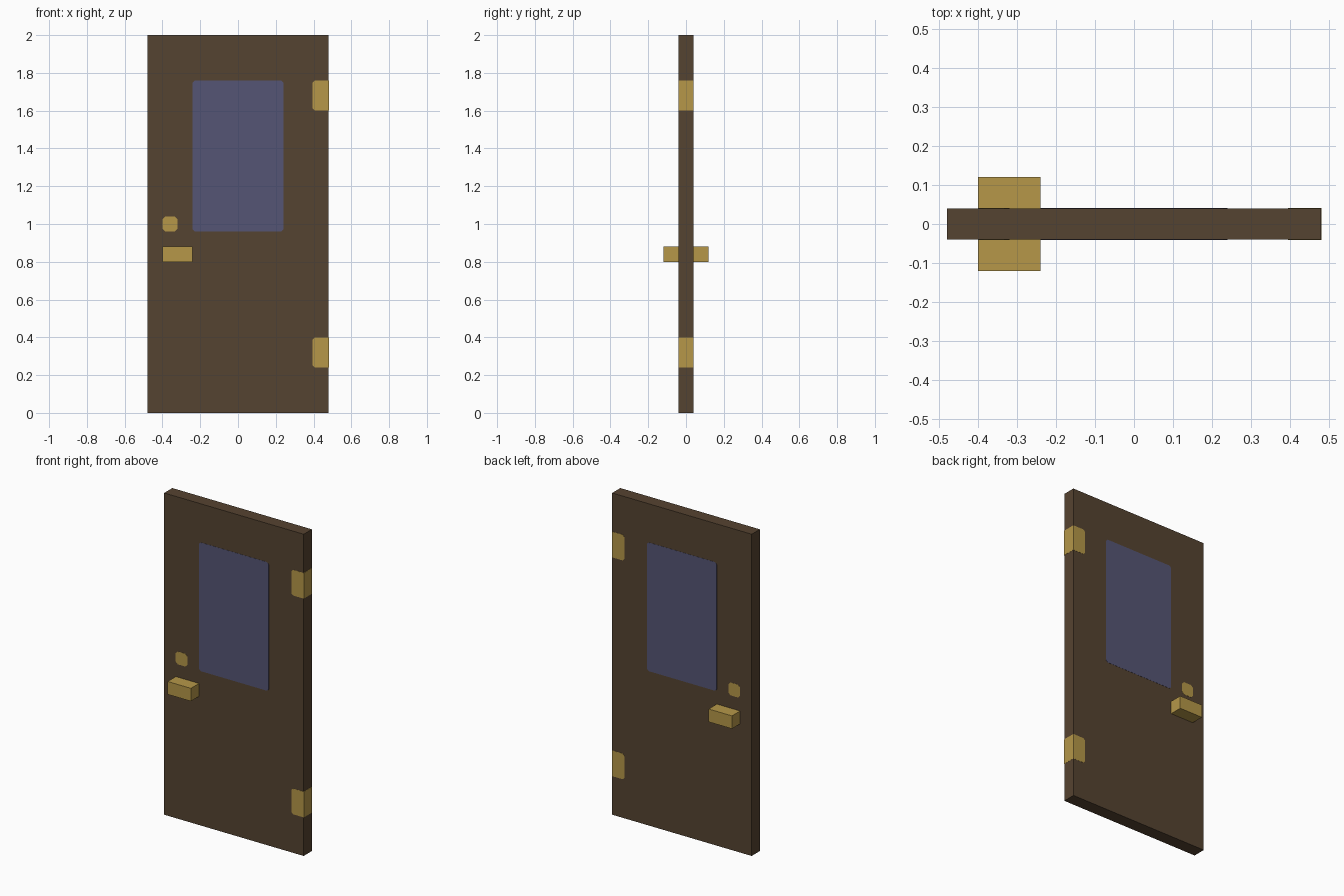
import bpy
import bmesh

cube = bpy.data.objects.get("Cube")
if cube:
    bpy.data.objects.remove(cube, do_unlink=True)


def make_material(name, rgb):
    linear = [(c / 255) ** 2.2 for c in rgb] + [1.0]
    mat = bpy.data.materials.new(name)
    mat.use_nodes = True
    mat.diffuse_color = linear
    mat.node_tree.nodes["Principled BSDF"].inputs["Base Color"].default_value = linear
    return mat


wood = make_material("dark brown wood", (86, 69, 52))
glass = make_material("dusty blue glass", (86, 86, 116))
brass = make_material("brass", (180, 150, 74))

WIDTH, THICK, HEIGHT = 0.96, 0.08, 2.0
FACE = THICK / 2
SKIN = 0.001


def block(name, mat, x, y, z, clip=0, clip_right=True):
    """Box between (min, max) ranges; clip chamfers its corners seen from the front."""
    lo, hi = x
    bottom, top = z
    r = clip if clip_right else 0
    outline = [(lo + clip, bottom), (hi - r, bottom), (hi, bottom + r), (hi, top - r),
               (hi - r, top), (lo + clip, top), (lo, top - clip), (lo, bottom + clip)]
    outline = list(dict.fromkeys(outline))
    bm = bmesh.new()
    face = bm.faces.new([bm.verts.new((px, y[0], pz)) for px, pz in outline])
    side = bmesh.ops.extrude_face_region(bm, geom=[face])
    verts = [g for g in side["geom"] if isinstance(g, bmesh.types.BMVert)]
    bmesh.ops.translate(bm, verts=verts, vec=(0, y[1] - y[0], 0))
    bmesh.ops.recalc_face_normals(bm, faces=bm.faces)
    mesh = bpy.data.meshes.new(name)
    bm.to_mesh(mesh)
    bm.free()
    mesh.materials.append(mat)
    obj = bpy.data.objects.new(name, mesh)
    bpy.context.collection.objects.link(obj)
    return obj


# Door slab
block("door_slab", wood, (-WIDTH / 2, WIDTH / 2), (-FACE, FACE), (0, HEIGHT))

# Window, lock and handle on both faces
for label, sign in (("front", -1), ("back", 1)):
    def outward(depth):
        return sorted((sign * FACE, sign * (FACE + depth)))
    block(label + "_window", glass, (-0.24, 0.24), outward(SKIN), (0.96, 1.76), 0.012)
    block(label + "_lock_plate", brass, (-0.40, -0.32), outward(SKIN), (0.96, 1.04), 0.014)
    block(label + "_handle", brass, (-0.40, -0.24), outward(0.08), (0.80, 0.88))

# Hinges wrapping the left edge
for label, low in (("lower", 0.24), ("upper", 1.60)):
    block(label + "_hinge", brass, (0.395, WIDTH / 2 + SKIN), (-FACE - SKIN, FACE + SKIN),
          (low, low + 0.16), 0.012, clip_right=False)
